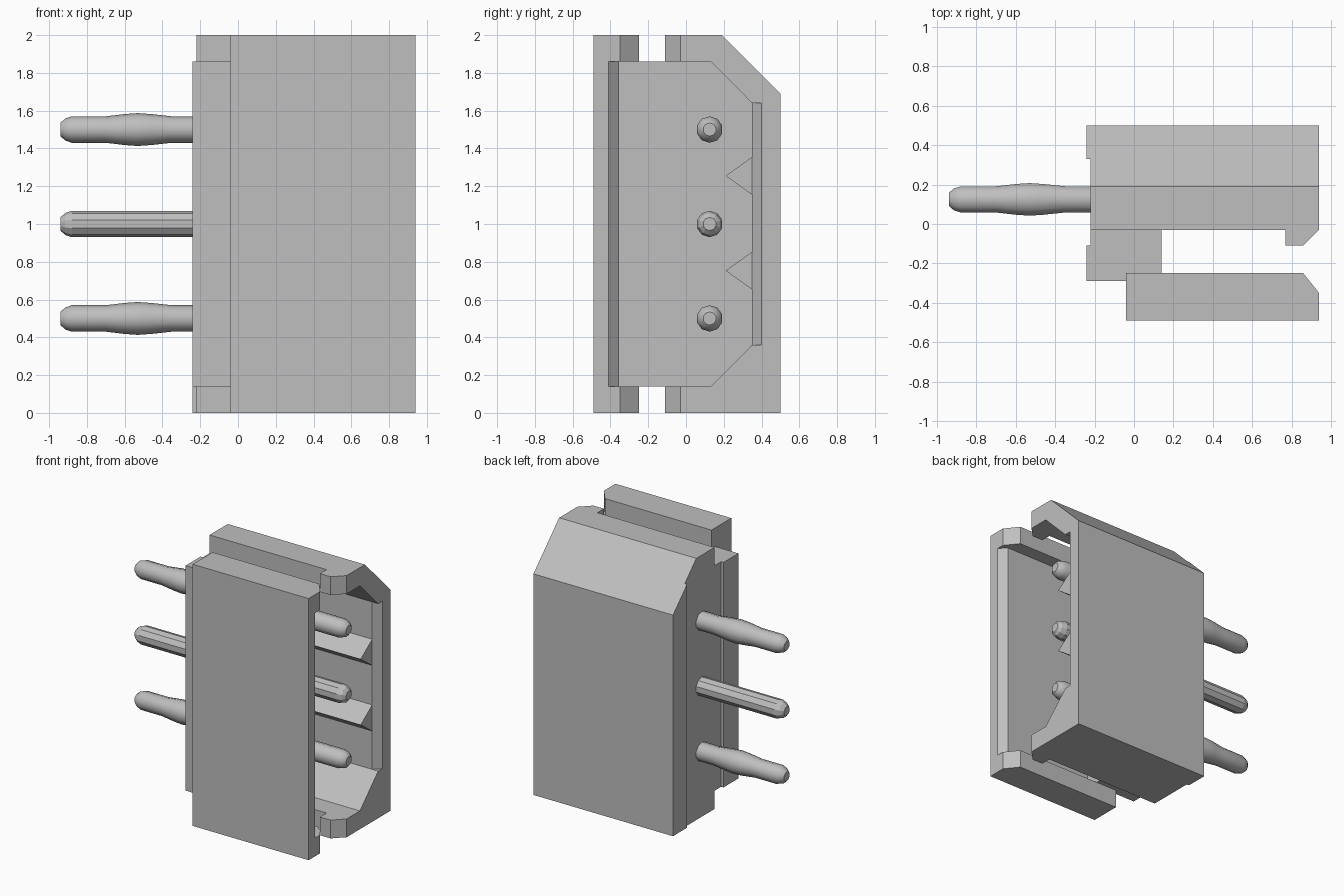
import bpy, bmesh, math
from mathutils import Vector

cube = bpy.data.objects.get("Cube")
if cube:
    bpy.data.objects.remove(cube, do_unlink=True)

grey = bpy.data.materials.new("light_grey")
grey.use_nodes = True
colour = (0.52, 0.52, 0.52, 1)
grey.diffuse_color = colour
grey.node_tree.nodes["Principled BSDF"].inputs["Base Color"].default_value = colour

FLOOR, RIM, BACK = 0.14, 0.94, -0.22      # depth stations along x
LOW, HIGH, TOP = 0.14, 1.86, 2.0          # inner and outer heights


def finish(name, bm):
    bmesh.ops.recalc_face_normals(bm, faces=bm.faces)
    mesh = bpy.data.meshes.new(name)
    bm.to_mesh(mesh)
    bm.free()
    mesh.materials.append(grey)
    obj = bpy.data.objects.new(name, mesh)
    bpy.context.collection.objects.link(obj)
    return obj


def prism(name, axis, profile, start, end):
    """Extrude a (y, z) profile along x, or an (x, y) profile along z."""
    bm = bmesh.new()
    if axis == "x":
        points, step = [(start, a, b) for a, b in profile], Vector((end - start, 0, 0))
    else:
        points, step = [(a, b, start) for a, b in profile], Vector((0, 0, end - start))
    face = bm.faces.new([bm.verts.new(p) for p in points])
    grown = bmesh.ops.extrude_face_region(bm, geom=[face])["geom"]
    bmesh.ops.translate(bm, vec=step, verts=[g for g in grown if isinstance(g, bmesh.types.BMVert)])
    return finish(name, bm)


def lathe_x(name, rings, y, z, sides=10):
    bm = bmesh.new()
    previous = None
    for x, r in rings:
        loop = []
        for i in range(sides):
            a = math.tau * i / sides + math.pi / sides
            loop.append(bm.verts.new((x, y + r * math.cos(a), z + r * math.sin(a))))
        if previous:
            for i in range(sides):
                j = (i + 1) % sides
                bm.faces.new((previous[i], previous[j], loop[j], loop[i]))
        else:
            bm.faces.new(loop)
        previous = loop
    bm.faces.new(previous)
    return finish(name, bm)


# Shell: C-shaped wall with one large outer chamfer and chamfered inner corners
outer = [(-0.03, TOP), (0.19, TOP), (0.5, 1.69), (0.5, 0), (-0.03, 0)]
inner = [(-0.03, LOW), (0.13, LOW), (0.35, 0.36), (0.35, 1.64), (0.13, HIGH), (-0.03, HIGH)]
shell = prism("shell_wall", "x", outer + inner, FLOOR, RIM)

# Lead-in bevel along the mouth of the rear wall
cutter = prism("bevel_cutter", "z", [(0.89, 0.35), (0.95, 0.41), (0.95, 0.34), (0.89, 0.34)], 0.36, 1.64)
cutter.hide_render = True
cut = shell.modifiers.new("lead_in", "BOOLEAN")
cut.operation = "DIFFERENCE"
cut.solver = "EXACT"
cut.object = cutter
bpy.context.view_layer.objects.active = shell
bpy.ops.object.modifier_apply(modifier=cut.name)
bpy.data.objects.remove(cutter, do_unlink=True)

# Base block with a narrower tongue towards the front plate
prism("base_block", "x", outer + [(-0.03, LOW), (-0.29, LOW), (-0.29, HIGH), (-0.03, HIGH)], BACK, FLOOR)

# Raised feet on the mounting side
prism("rear_foot", "x", [(0.33, 0), (0.5, 0), (0.5, 1.69), (0.33, HIGH)], -0.24, BACK)
prism("front_foot", "x", [(-0.29, LOW), (-0.11, LOW), (-0.11, HIGH), (-0.29, HIGH)], -0.24, BACK)

# Front plate: thin centre, thick ends, and hooks facing them on the shell
prism("front_plate", "z", [(-0.04, -0.49), (RIM, -0.49), (RIM, -0.41), (0.89, -0.355),
                           (FLOOR, -0.355), (FLOOR, -0.29), (-0.04, -0.29)], LOW, HIGH)
for side, z0, z1 in (("lower", 0, LOW), ("upper", HIGH, TOP)):
    prism(side + "_plate_end", "z", [(-0.04, -0.49), (RIM, -0.49), (RIM, -0.35),
                                     (0.86, -0.25), (-0.04, -0.25)], z0, z1)
    prism(side + "_hook", "z", [(0.77, -0.03), (0.77, -0.11), (0.86, -0.11), (RIM, -0.03)], z0, z1)

# Triangular keying ribs on the rear inner wall
for side, z in (("lower", 0.753), ("upper", 1.255)):
    prism(side + "_key_rib", "x", [(0.35, z - 0.1), (0.21, z), (0.35, z + 0.1)], FLOOR, 0.89)

# Contact pins: the outer two swell on the mounting side
tip = [(-0.94, 0.035), (-0.915, 0.058), (-0.88, 0.07)]
swell = [(-0.7, 0.07), (-0.6, 0.082), (-0.53, 0.087), (-0.46, 0.082), (-0.35, 0.07)]
end = [(0.79, 0.07), (0.83, 0.058), (0.85, 0.035)]
for name, z, middle in (("lower_pin", 0.5, swell), ("middle_pin", 1.0, []), ("upper_pin", 1.5, swell)):
    pin = lathe_x(name, tip + middle + end, 0.125, z)
    if middle:
        bpy.ops.object.select_all(action="DESELECT")
        pin.select_set(True)
        bpy.context.view_layer.objects.active = pin
        bpy.ops.object.shade_smooth_by_angle(angle=math.radians(40))
